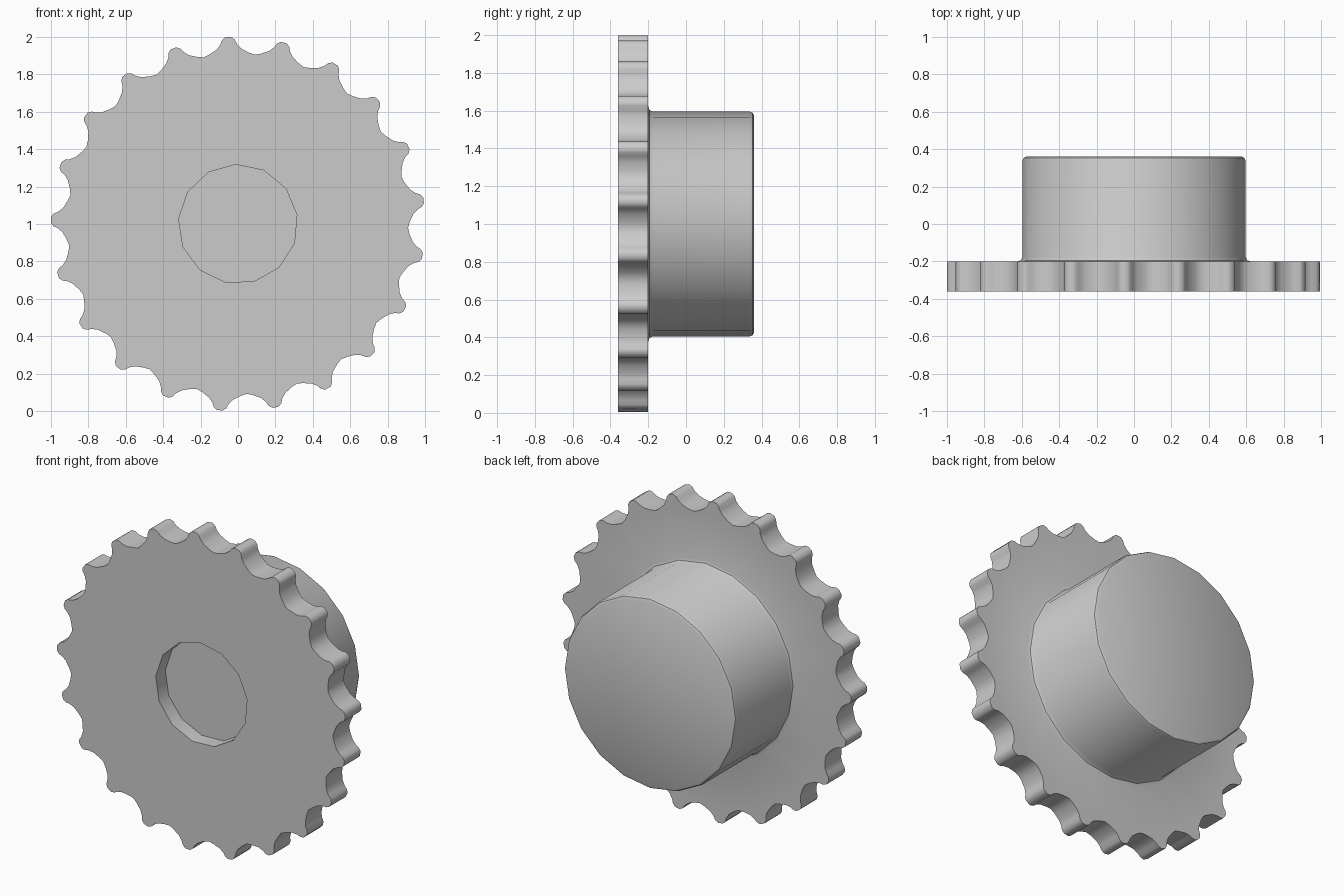
import bpy, bmesh
from math import sin, cos, pi, radians

if "Cube" in bpy.data.objects:
    bpy.data.objects.remove(bpy.data.objects["Cube"])

CZ = 1.0                       # height of the wheel axis
FRONT, PLATE_BACK, HUB_BACK = -0.36, -0.20, 0.36
TEETH = 21
PITCH = 2 * pi / TEETH

# one tooth: (sideways offset from the tip centre, radius)
TOOTH = [(-0.105, 0.917), (-0.065, 0.938), (-0.044, 0.962), (-0.034, 0.985),
         (-0.016, 0.999), (0.016, 0.999), (0.034, 0.985), (0.044, 0.962),
         (0.065, 0.938), (0.105, 0.917), (0.136, 0.908)]


def point(r, a, y):
    return (r * cos(a), y, CZ + r * sin(a))


def ring(bm, polar, y):
    return [bm.verts.new(point(r, a, y)) for r, a in polar]


def circle(r, n, start=pi / 2):
    return [(r, start + 2 * pi * i / n) for i in range(n)]


def wall(bm, a, b):
    for i in range(len(a)):
        j = (i + 1) % len(a)
        bm.faces.new((a[i], a[j], b[j], b[i])).smooth = True


def loop_edges(bm, vs):
    out = []
    for i, v in enumerate(vs):
        w = vs[(i + 1) % len(vs)]
        out.append(bm.edges.get((v, w)) or bm.edges.new((v, w)))
    return out


def annulus(bm, outer, inner):
    bmesh.ops.triangle_fill(bm, use_beauty=True,
                            edges=loop_edges(bm, outer) + loop_edges(bm, inner))


bm = bmesh.new()

# toothed plate rim
outline = []
for k in range(TEETH):
    tip = radians(93) + k * PITCH
    outline += [(r, tip + s / r) for s, r in TOOTH]
front = ring(bm, outline, FRONT)
back = ring(bm, outline, PLATE_BACK)
wall(bm, front, back)

# shallow 13-sided recess in the front
mouth = ring(bm, circle(0.318, 13, radians(92)), FRONT)
floor = ring(bm, circle(0.318, 13, radians(92)), FRONT + 0.095)
wall(bm, mouth, floor)
bm.faces.new(floor)

# hub with filleted foot and rounded end
profile = [(0.622, PLATE_BACK), (0.604, -0.194), (0.595, -0.175),
           (0.595, 0.338), (0.589, 0.353), (0.574, HUB_BACK)]
rings = [ring(bm, circle(r, 20), y) for r, y in profile]
for a, b in zip(rings, rings[1:]):
    wall(bm, a, b)
bm.faces.new(rings[-1])

# flat plate faces
annulus(bm, front, mouth)
annulus(bm, back, rings[0])
bmesh.ops.recalc_face_normals(bm, faces=bm.faces)

# flat shading on all faces square to the axis
for f in bm.faces:
    f.smooth = abs(f.normal.y) < 0.999

mesh = bpy.data.meshes.new("sprocket")
bm.to_mesh(mesh)
bm.free()
mesh.set_sharp_from_angle(angle=radians(42))
obj = bpy.data.objects.new("sprocket", mesh)
bpy.context.collection.objects.link(obj)
